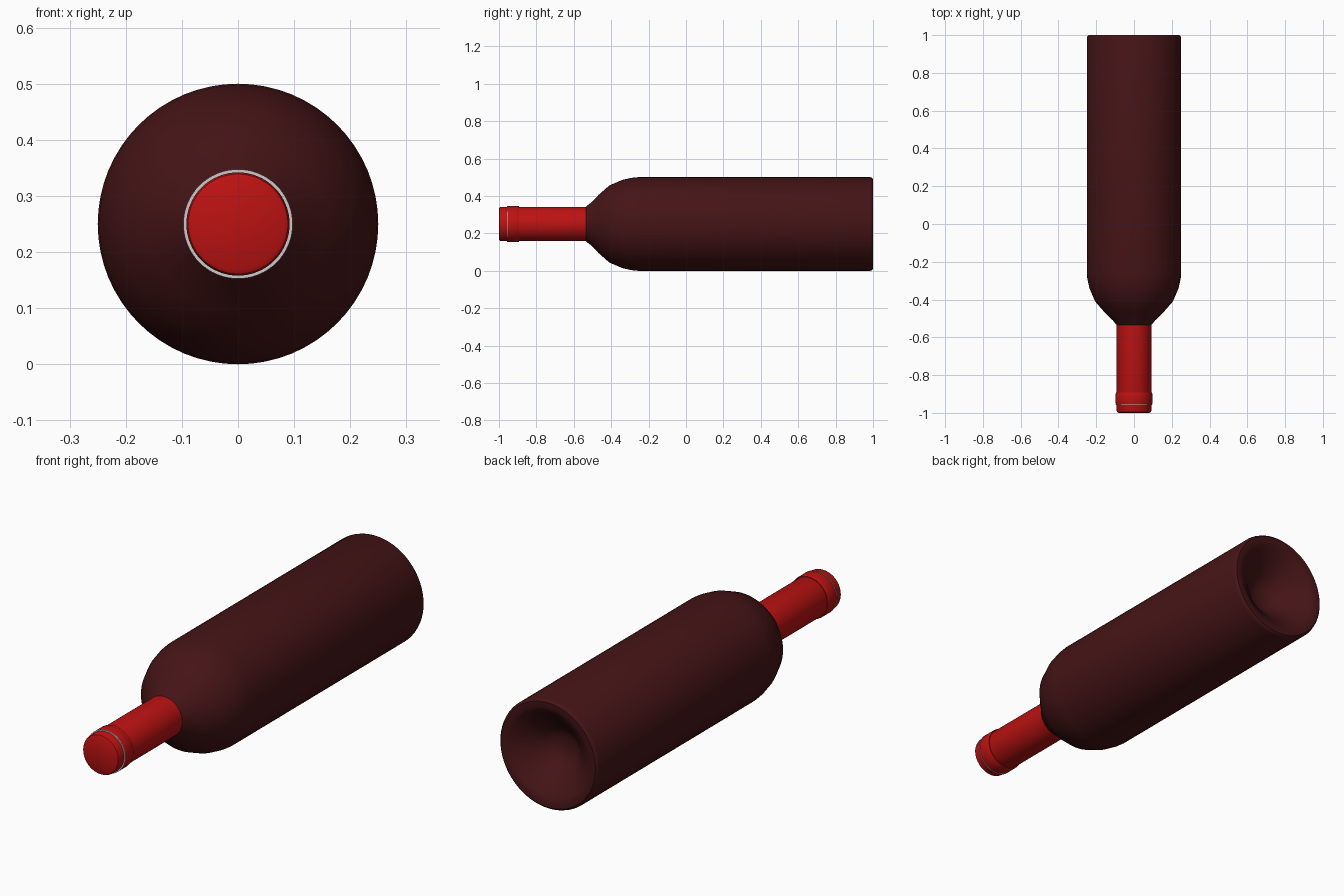
import bpy, bmesh, math
from mathutils import Matrix, Vector

if "Cube" in bpy.data.objects:
    bpy.data.objects.remove(bpy.data.objects["Cube"])

AXIS_Z = 0.25
SIDES = 64


def material(name, rgb):
    m = bpy.data.materials.new(name)
    m.diffuse_color = (*rgb, 1)
    m.use_nodes = True
    m.node_tree.nodes["Principled BSDF"].inputs["Base Color"].default_value = m.diffuse_color
    return m


def lathe(name, profile, mat=None):
    """Revolve (radius, y) points about the horizontal bottle axis."""
    bm = bmesh.new()
    vs = [bm.verts.new((r, y, AXIS_Z)) for r, y in profile]
    es = [bm.edges.new(p) for p in zip(vs, vs[1:])]
    bmesh.ops.spin(bm, geom=vs + es, cent=(0, 0, AXIS_Z), axis=(0, 1, 0),
                   angle=math.tau, steps=SIDES, use_duplicate=False)
    bmesh.ops.remove_doubles(bm, verts=bm.verts, dist=1e-5)
    bmesh.ops.recalc_face_normals(bm, faces=bm.faces)
    me = bpy.data.meshes.new(name)
    bm.to_mesh(me)
    bm.free()
    ob = bpy.data.objects.new(name, me)
    bpy.context.collection.objects.link(ob)
    if mat:
        me.materials.append(mat)
    bpy.ops.object.select_all(action='DESELECT')
    ob.select_set(True)
    bpy.context.view_layer.objects.active = ob
    bpy.ops.object.shade_smooth_by_angle(angle=math.radians(35))
    return ob


glass = material("dark_glass", (0.06, 0.007, 0.008))
foil = material("red_foil", (0.5, 0.006, 0.006))

# Glass body: shoulder, straight wall, rounded heel and hollow punt
lathe("bottle_body", [
    (0, -0.54), (0.088, -0.54), (0.097, -0.53), (0.112, -0.51),
    (0.158, -0.465), (0.206, -0.41), (0.236, -0.34), (0.247, -0.29), (0.25, -0.26),
    (0.25, 0.985), (0.247, 0.994), (0.24, 1.0), (0.215, 1.0),
    (0.20, 0.993), (0.175, 0.975), (0.13, 0.94), (0.09, 0.90),
    (0.06, 0.875), (0.03, 0.868), (0, 0.866)], glass)

# Foil sleeve on the neck, with a rounded tip and raised collar
lathe("foil_sleeve", [
    (0, -1.0), (0.082, -1.0), (0.089, -0.996), (0.092, -0.988),
    (0.092, -0.53), (0, -0.53)], foil)
lathe("foil_collar", [
    (0.091, -0.956), (0.095, -0.956), (0.097, -0.95), (0.097, -0.898), (0.095, -0.893),
    (0.091, -0.893), (0.091, -0.956)], foil)

# Pale ring on the front edge of the collar
lathe("collar_ring", [
    (0.092, -0.958), (0.0975, -0.958), (0.0975, -0.955), (0.092, -0.955), (0.092, -0.958)])
